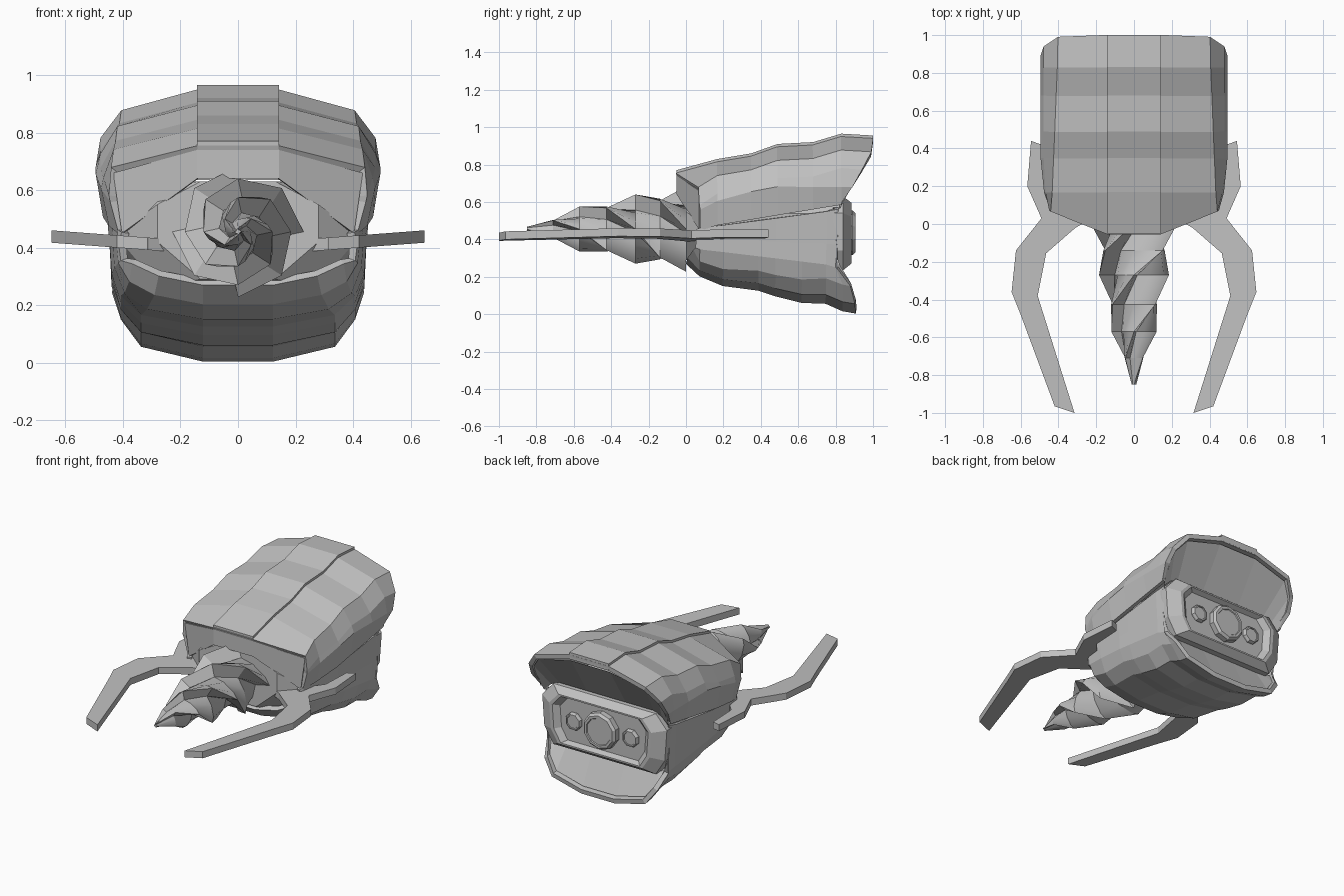
import bpy, bmesh, math

cube = bpy.data.objects.get("Cube")
if cube:
    bpy.data.objects.remove(cube)

metal = bpy.data.materials.new("plain_grey")
metal.use_nodes = True
GREY = (0.53, 0.53, 0.53, 1)
metal.diffuse_color = GREY
metal.node_tree.nodes["Principled BSDF"].inputs["Base Color"].default_value = GREY


def finish(name, bm, thickness, angle):
    bmesh.ops.remove_doubles(bm, verts=bm.verts, dist=0.0005)
    bmesh.ops.recalc_face_normals(bm, faces=bm.faces)
    mesh = bpy.data.meshes.new(name)
    bm.to_mesh(mesh)
    bm.free()
    mesh.materials.append(metal)
    ob = bpy.data.objects.new(name, mesh)
    bpy.context.collection.objects.link(ob)
    if thickness:
        mod = ob.modifiers.new("thickness", "SOLIDIFY")
        mod.thickness = thickness
        mod.offset = 0
    if angle:
        bpy.ops.object.select_all(action="DESELECT")
        ob.select_set(True)
        bpy.context.view_layer.objects.active = ob
        bpy.ops.object.shade_smooth_by_angle(angle=math.radians(angle))


def loft(name, rings, closed=True, thickness=0, angle=0):
    """Skin a row of equal rings; closed rings are capped at both ends."""
    bm = bmesh.new()
    rows = [[bm.verts.new(p) for p in ring] for ring in rings]
    n = len(rows[0])
    for a, b in zip(rows, rows[1:]):
        for i in range(n if closed else n - 1):
            j = (i + 1) % n
            bm.faces.new((a[i], a[j], b[j], b[i]))
    if closed:
        bm.faces.new(rows[0])
        bm.faces.new(rows[-1])
    finish(name, bm, thickness, angle)


def mirrored(half):
    return [(-x, y, z) for x, y, z in reversed(half)] + list(half)


def lerp(a, b, t):
    return a + (b - a) * max(0, min(1, t))


def clamp(y, low, high):
    return max(low, min(high, y))


# Upper shell: wavy back with slanted front and rear edges
UPPER = [(-0.05, 0.75), (0.17, 0.81), (0.35, 0.84), (0.49, 0.89),
         (0.68, 0.9), (0.83, 0.945), (1.0, 0.935)]
rings = []
for y, z in UPPER:
    t = y / 0.9
    wide = lerp(0, 1, (y + 0.05) / 0.35)
    rings.append(mirrored([
        (0.14, y, z - 0.01),
        (lerp(0.43, 0.395, t), clamp(y, 0.07, 0.99), z - 0.08),
        (lerp(0.435, 0.465, wide), clamp(y, 0.075, 0.94), z - 0.17),
        (lerp(0.43, 0.48, wide), clamp(y, 0.08, 0.89), lerp(0.56, 0.68, t * 2)),
        (lerp(0.40, 0.455, wide), clamp(y, 0.08, 0.83), lerp(0.45, 0.6, t))]))
loft("upper_shell", rings, closed=False, thickness=0.03)

# Raised ridge plate along the back
loft("ridge_plate", [[(-0.142, y, z + 0.02), (0.142, y, z + 0.02),
                      (0.142, y, z - 0.02), (-0.142, y, z - 0.02)]
                     for y, z in UPPER])

# Brow panel closing the front of the upper shell
brow_top = mirrored([(0.14, -0.04, 0.74), (0.43, 0.08, 0.66)])
brow_low = mirrored([(0.14, -0.04, 0.64), (0.40, 0.08, 0.45)])
loft("brow_panel", [brow_top, brow_low], closed=False, thickness=0.02)

# Lower shell: belly rising to the front, sides reaching up to the upper shell
LOWER = [(0.01, 0.28), (0.08, 0.215), (0.2, 0.165), (0.39, 0.14), (0.48, 0.11),
         (0.62, 0.075), (0.75, 0.07), (0.84, 0.03), (0.91, 0.018)]
rings = []
for y, z in LOWER:
    t = y / 0.9
    rings.append(mirrored([
        (0.12, y, z),
        (lerp(0.27, 0.33, t * 3), clamp(y, 0.02, 0.905), z + lerp(0.03, 0.05, t)),
        (lerp(0.36, 0.395, t * 3), clamp(y, 0.05, 0.88), z + lerp(0.07, 0.14, t)),
        (lerp(0.395, 0.425, t * 3), clamp(y, 0.06, 0.81), lerp(0.36, 0.25, t)),
        (lerp(0.40, 0.43, t * 3), clamp(y, 0.06, 0.8), lerp(0.41, 0.37, t)),
        (lerp(0.39, 0.44, t * 3), clamp(y, 0.06, 0.8), lerp(0.45, 0.57, t))]))
loft("lower_shell", rings, closed=False, thickness=0.03)

# Sloping walls that close the shells behind their rear lips
loft("upper_rear_wall", [
    mirrored([(0.14, 0.985, 0.895), (0.385, 0.97, 0.835), (0.45, 0.925, 0.755),
              (0.47, 0.88, 0.68)]),
    mirrored([(0.14, 0.82, 0.635), (0.34, 0.82, 0.635), (0.40, 0.82, 0.61),
              (0.45, 0.82, 0.56)])], closed=False)
loft("lower_rear_wall", [
    mirrored([(0.12, 0.89, 0.045), (0.32, 0.88, 0.09), (0.38, 0.86, 0.17),
              (0.41, 0.81, 0.24)]),
    mirrored([(0.12, 0.8, 0.235), (0.3, 0.8, 0.235), (0.37, 0.8, 0.24),
              (0.42, 0.8, 0.26)])], closed=False)


# Core body with a recessed rear panel
def core_ring(y, pts, s=1.0):
    return mirrored([(x * s, y, 0.435 + (z - 0.435) * s) for x, z in pts])


NOSE = [(0.13, 0.63), (0.28, 0.55), (0.28, 0.42), (0.13, 0.29)]
CHEEK = [(0.28, 0.62), (0.39, 0.47), (0.39, 0.4), (0.27, 0.26)]
REAR = [(0.37, 0.63), (0.45, 0.54), (0.435, 0.34), (0.37, 0.235)]
loft("core_body", [core_ring(0.0, NOSE), core_ring(0.09, CHEEK),
                   core_ring(0.3, REAR, 0.95),
                   core_ring(0.8, REAR), core_ring(0.84, REAR),
                   core_ring(0.885, REAR, 0.82), core_ring(0.885, REAR, 0.77),
                   core_ring(0.855, REAR, 0.69)])


# Exhaust ports
def port(name, x, r, y_end, sides):
    def ring(y, k):
        return [(x + r * k * math.cos(2 * math.pi * (i + 0.5) / sides), y,
                 0.435 + r * k * math.sin(2 * math.pi * (i + 0.5) / sides))
                for i in range(sides)]
    loft(name, [ring(0.84, 1), ring(y_end - 0.015, 1), ring(y_end, 0.88),
                ring(y_end, 0.75), ring(y_end - 0.006, 0.72)])


port("main_exhaust", 0, 0.12, 0.905, 10)
for side, x in (("left", 0.205), ("right", -0.205)):
    port(side + "_exhaust", x, 0.058, 0.88, 8)

# Twisted drill: four thin ratchet blades winding to a point, an eighth turn per step
STATIONS = [(-0.85, 0.012), (-0.71, 0.065), (-0.57, 0.12), (-0.425, 0.16),
            (-0.27, 0.185), (-0.14, 0.215), (0.0, 0.228)]
BLADE = [(0, 1.0), (14, 0.88), (45, 0.66), (80, 0.56)]
rings = []
for k, (y, radius) in enumerate(STATIONS):
    ring = []
    for b in range(4):
        for a, s in BLADE:
            phi = math.radians(90 * b + a - 45 * k)
            ring.append((radius * s * math.cos(phi), y,
                         0.455 + radius * s * math.sin(phi)))
    rings.append(ring)
loft("drill", rings, angle=30)

# Pincers: flat curved slabs, tilted slightly up towards the outside
PINCER = [(0.315, -1.0), (0.42, -0.965), (0.60, -0.48), (0.648, -0.36),
          (0.625, -0.14), (0.49, 0.03), (0.565, 0.2), (0.545, 0.44),
          (0.49, 0.42), (0.48, 0.22), (0.40, 0.13), (0.22, 0.1),
          (0.22, 0.03), (0.31, -0.02), (0.465, -0.155), (0.51, -0.38)]
for side, s in (("left", 1), ("right", -1)):
    loft(side + "_pincer", [[(s * x, y, 0.387 + 0.075 * (x - 0.25) + h)
                             for x, y in PINCER] for h in (0, 0.043)])
